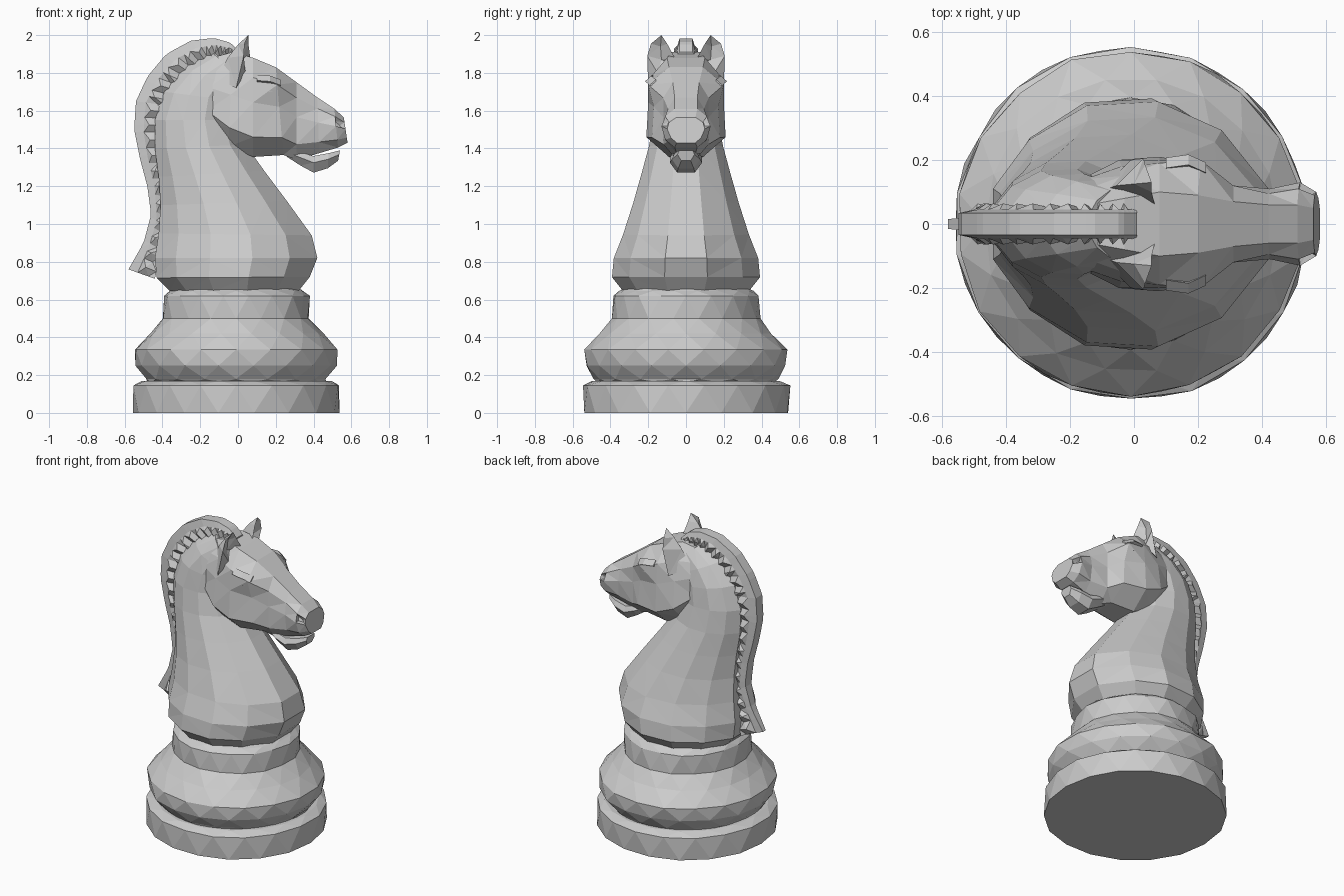
import bpy, bmesh, math, random
from mathutils import Vector

random.seed(4)
if "Cube" in bpy.data.objects:
    bpy.data.objects.remove(bpy.data.objects["Cube"])

stone = bpy.data.materials.new("light_grey")
stone.use_nodes = True
stone.diffuse_color = (0.6, 0.6, 0.6, 1)
stone.node_tree.nodes["Principled BSDF"].inputs["Base Color"].default_value = (0.6, 0.6, 0.6, 1)


def finish(name, bm):
    bmesh.ops.remove_doubles(bm, verts=bm.verts, dist=0.0005)
    bmesh.ops.recalc_face_normals(bm, faces=bm.faces)
    mesh = bpy.data.meshes.new(name)
    bm.to_mesh(mesh)
    bm.free()
    mesh.materials.append(stone)
    obj = bpy.data.objects.new(name, mesh)
    bpy.context.collection.objects.link(obj)
    return obj


def skin(rings, zigzag=False):
    """Bridge closed rings of points and cap both ends."""
    bm = bmesh.new()
    loops = [[bm.verts.new(p) for p in ring] for ring in rings]
    n = len(loops[0])
    for k, (a, b) in enumerate(zip(loops, loops[1:])):
        for i in range(n):
            j = (i + 1) % n
            if zigzag and k % 2:
                bm.faces.new((a[i], a[j], b[j]))
                bm.faces.new((a[i], b[j], b[i]))
            elif zigzag:
                bm.faces.new((a[i], a[j], b[i]))
                bm.faces.new((a[j], b[j], b[i]))
            else:
                bm.faces.new((a[i], a[j], b[j], b[i]))
    bm.faces.new(loops[0])
    bm.faces.new(loops[-1])
    return bm


def section(start, end, half):
    """Mirrored ring between two side-on points; half lists (fraction, half width)."""
    a, b = Vector((start[0], 0, start[1])), Vector((end[0], 0, end[1]))
    side = [a.lerp(b, s) + Vector((0, w, 0)) for s, w in half]
    return side + [Vector((p.x, -p.y, p.z)) for p in reversed(side)]


def along(path, t):
    f = t * (len(path) - 1)
    i = min(int(f), len(path) - 2)
    return Vector(path[i]).lerp(Vector(path[i + 1]), f - i)


def mirror(obj):
    mod = obj.modifiers.new("mirror", 'MIRROR')
    mod.use_axis = (False, True, False)
    return obj


# Turned foot and bulging pedestal
def turned(name, profile, sides=18):
    rings = []
    for k, (r, z) in enumerate(profile):
        ring = []
        for i in range(sides):
            a = math.tau * (i + 0.5 * (k % 2)) / sides
            q = r + random.uniform(-0.006, 0.006)
            ring.append((q * math.cos(a) - 0.01, q * math.sin(a), z))
        rings.append(ring)
    return finish(name, skin(rings, True))


turned("foot_disc", [(.55, 0), (.55, .145), (.5, .17)])
turned("pedestal", [(.47, .16), (.485, .18), (.535, .25), (.54, .335),
                    (.46, .42), (.39, .5), (.385, .62), (.355, .645), (.33, .66)])

# Chest and neck
neck_rows = [
    ((-.36, .645), (.32, .645), .34), ((-.43, .715), (.38, .72), .40),
    ((-.44, .82), (.42, .82), .39), ((-.42, .95), (.39, .94), .34),
    ((-.41, 1.1), (.26, 1.12), .285), ((-.42, 1.25), (.14, 1.28), .24),
    ((-.44, 1.4), (.04, 1.42), .20), ((-.44, 1.55), (0, 1.55), .175),
    ((-.39, 1.7), (0, 1.65), .16), ((-.28, 1.83), (.02, 1.7), .14),
    ((-.14, 1.91), (.05, 1.75), .11)]
rings = []
for back, front, w in neck_rows:
    rings.append(section(back, front, [(s, 2 * w * math.sqrt(max(s * (1 - s), .02)))
                                       for s in (0, .13, .34, .6, .83, 1)]))
bm = skin(rings)
bmesh.ops.triangulate(bm, faces=bm.faces)
finish("neck", bm)

# Head, from behind the cheeks to the muzzle
head_rows = [
    ((-.14, 1.88), (-.17, 1.53), (.06, .11, .14, .14, .07)),
    ((-.03, 1.91), (-.05, 1.41), (.08, .15, .18, .20, .10)),
    ((.08, 1.88), (.08, 1.355), (.10, .19, .20, .21, .09)),
    ((.20, 1.83), (.24, 1.365), (.09, .20, .17, .18, .07)),
    ((.31, 1.75), (.31, 1.34), (.07, .12, .12, .12, .05)),
    ((.42, 1.67), (.43, 1.375), (.06, .095, .11, .10, .05)),
    ((.51, 1.61), (.53, 1.405), (.06, .11, .13, .11, .06)),
    ((.56, 1.565), (.58, 1.43), (.05, .09, .10, .08, .05))]
steps = (0, .2, .45, .8, 1)
bm = skin([section(a, b, list(zip(steps, w))) for a, b, w in head_rows])
bmesh.ops.recalc_face_normals(bm, faces=bm.faces)
# Sunken nostrils
for side in (1, -1):
    spot = Vector((.54, side * .11, 1.53))
    face = min(bm.faces, key=lambda f: (f.calc_center_median() - spot).length)
    bmesh.ops.inset_individual(bm, faces=[face], thickness=.018, depth=-.025)
bmesh.ops.triangulate(bm, faces=bm.faces)
finish("head", bm)

# Lower jaw, leaving an open mouth
jaw_rows = [((.26, 1.40), (.26, 1.355), .06), ((.33, 1.38), (.33, 1.31), .085),
            ((.40, 1.36), (.40, 1.272), .085), ((.48, 1.375), (.475, 1.295), .075),
            ((.54, 1.39), (.53, 1.335), .045)]
bm = skin([section(a, b, [(0, w * .8), (.4, w), (1, w * .55)]) for a, b, w in jaw_rows])
bmesh.ops.triangulate(bm, faces=bm.faces)
finish("lower_jaw", bm)

# Eyes with a brow ridge above
bm = bmesh.new()
bmesh.ops.create_icosphere(bm, subdivisions=1, radius=.036)
for v in bm.verts:
    v.co = Vector((v.co.x + .175, v.co.y * .7 + .178, v.co.z + .0 + 1.715))
mirror(finish("eyes", bm))
brow = [[(x, y - .03, z - .02), (x, y + .012, z), (x, y - .02, z + .03)]
        for x, y, z in ((.10, .195, 1.76), (.17, .205, 1.755), (.225, .18, 1.735))]
mirror(finish("brows", skin(brow)))

# Cupped ears: back, outer, hollow and inner edges meeting at a tip
base = [(-.11, .10, 1.77), (-.01, .20, 1.72), (.04, .15, 1.80), (.03, .06, 1.84)]
rim = [(-.055, .12, 1.88), (.03, .205, 1.89), (.01, .13, 1.87), (.065, .06, 1.88)]
high = [(-.0, .125, 1.95), (.035, .185, 1.955), (.02, .135, 1.94), (.055, .10, 1.955)]
tip = [(.055, .13, 2.0)] * 4
bm = skin([base, rim, high])
top = bm.verts.new(tip[0])
bm.verts.ensure_lookup_table()
end = max(bm.faces, key=lambda f: f.calc_center_median().z if len(f.verts) == 4
          and all(v.co.z > 1.93 for v in f.verts) else 0)
bmesh.ops.poke(bm, faces=[end])
crown = max((v for v in bm.verts if v is not top and len(v.link_edges) == 4), key=lambda v: v.co.z
            if abs(v.co.x - .0275) < .004 else 0)
crown.co = top.co
bmesh.ops.triangulate(bm, faces=bm.faces)
mirror(finish("ears", bm))

# Mane: a smooth crest with serrated locks down both sides
outer = [(-.58, .76), (-.50, .9), (-.46, 1.05), (-.48, 1.2), (-.52, 1.35), (-.55, 1.5),
         (-.54, 1.65), (-.48, 1.78), (-.38, 1.9), (-.25, 1.97), (-.13, 1.985), (-.04, 1.96), (.01, 1.91)]
inner = [(-.44, .71), (-.41, .85), (-.37, 1.0), (-.37, 1.2), (-.40, 1.35), (-.41, 1.5),
         (-.39, 1.63), (-.33, 1.73), (-.25, 1.81), (-.17, 1.86), (-.1, 1.88), (-.04, 1.88), (.0, 1.87)]
rings = []
count = 44
for i in range(count + 1):
    t = i / count
    grow = min(1, .45 + t * 3)
    lock = .064 if i % 2 else .036
    rings.append(section(along(outer, t), along(inner, t),
                         [(0, .034 * grow), (.35, .045 * grow),
                          (.55 if i % 2 else .75, lock), (1, .05)]))
bm = skin(rings)
bmesh.ops.triangulate(bm, faces=bm.faces)
finish("mane", bm)
